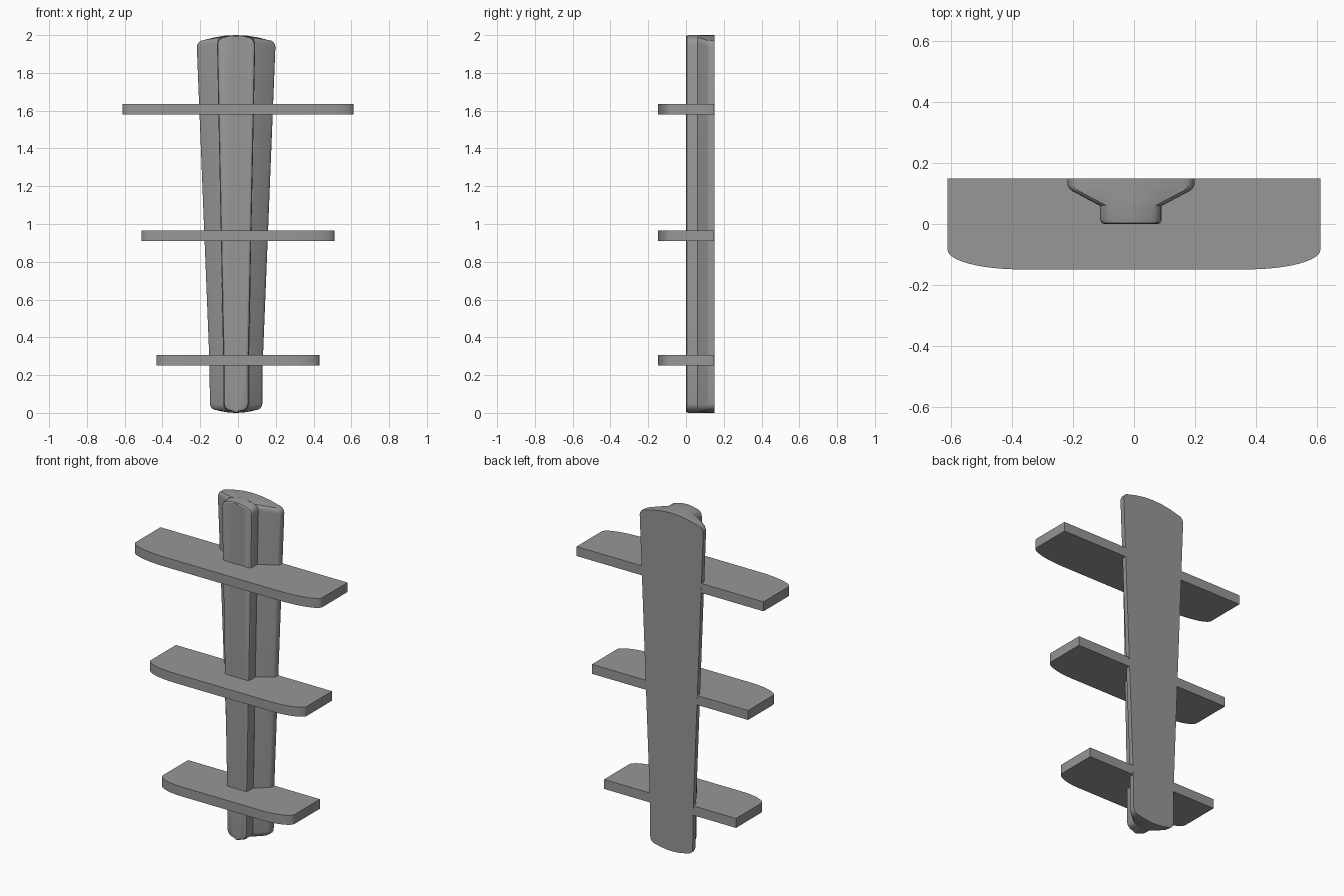
import bpy, bmesh
from math import sin, cos, radians, pi

if "Cube" in bpy.data.objects:
    bpy.data.objects.remove(bpy.data.objects["Cube"])

SPINE_X = -0.01

# Dark grey finish shared by every part
grey = bpy.data.materials.new("dark_grey")
grey.diffuse_color = (0.31, 0.31, 0.31, 1)
grey.use_nodes = True
grey.node_tree.nodes["Principled BSDF"].inputs["Base Color"].default_value = grey.diffuse_color


def loft(name, loops):
    """Skin a list of equal-length closed loops and cap both ends."""
    bm = bmesh.new()
    rings = [[bm.verts.new(p) for p in loop] for loop in loops]
    n = len(rings[0])
    for a, b in zip(rings, rings[1:]):
        for i in range(n):
            j = (i + 1) % n
            bm.faces.new((a[i], a[j], b[j], b[i]))
    bm.faces.new(rings[0])
    bm.faces.new(rings[-1])
    bmesh.ops.recalc_face_normals(bm, faces=bm.faces)
    mesh = bpy.data.meshes.new(name)
    bm.to_mesh(mesh)
    bm.free()
    mesh.materials.append(grey)
    ob = bpy.data.objects.new(name, mesh)
    bpy.context.collection.objects.link(ob)
    bpy.ops.object.select_all(action='DESELECT')
    ob.select_set(True)
    bpy.context.view_layer.objects.active = ob
    bpy.ops.object.shade_smooth_by_angle(angle=radians(23.5))
    return ob


def outline(y, wb, wt, r, inset=0.0):
    """Tapered upright outline, domed at both ends, with rounded corners."""
    wb, wt = wb - inset, wt - inset
    lo, hi = inset * 0.6, 2 - inset * 0.6
    db, dt = 0.014 * (wb / 0.137) ** 2, 0.026 * (wt / 0.205) ** 2
    if wt < 0.12:  # the rib is nearly flat on its ends
        db = dt = 0.009
    half = [(t * (wb - r), lo + db * t * t) for t in (0, 0.35, 0.7, 1)]
    half += [(wb - r + r * sin(a), lo + db + r - r * cos(a))
             for a in (pi / 8, pi / 4, 3 * pi / 8, pi / 2)]
    half += [(wb + (wt - wb) * 0.02, 0.25)]
    half += [(wt - r + r * cos(a), hi - dt - r + r * sin(a))
             for a in (0, pi / 8, pi / 4, 3 * pi / 8)]
    half += [(t * (wt - r), hi - dt * t * t) for t in (1, 0.7, 0.35, 0)]
    pts = half + [(-x, z) for x, z in half[-2:0:-1]]
    return [(x + SPINE_X, y, z) for x, z in pts]


# Wide back board with slanted shoulders
loft("back_board", [
    outline(0.15, 0.139, 0.208, 0.036),
    outline(0.128, 0.139, 0.208, 0.036),
    outline(0.118, 0.135, 0.204, 0.036),
    outline(0.109, 0.126, 0.194, 0.036),
    outline(0.060, 0.067, 0.102, 0.036),
])

# Raised centre rib with a softened front edge
loft("front_rib", [
    outline(0.10, 0.066, 0.101, 0.040),
    outline(0.014, 0.066, 0.101, 0.040),
    outline(0.004, 0.066, 0.101, 0.040, 0.004),
    outline(0.0, 0.066, 0.101, 0.040, 0.013),
])


# Three shelves, wider towards the top, with swept front corners
def shelf(name, w, z0, thick=0.056):
    rx, ry, yc = 0.39 * w, 0.064, -0.085
    half = [(w, 0.1495)]
    half += [(w - rx + rx * cos(a), yc - ry * sin(a))
             for a in (i * pi / 24 for i in range(13))]
    pts = half + [(-x, y) for x, y in reversed(half)]
    loft(name, [[(x, y, z) for x, y in pts] for z in (z0, z0 + thick)])


shelf("lower_shelf", 0.432, 0.25)
shelf("middle_shelf", 0.511, 0.91)
shelf("upper_shelf", 0.612, 1.58)
